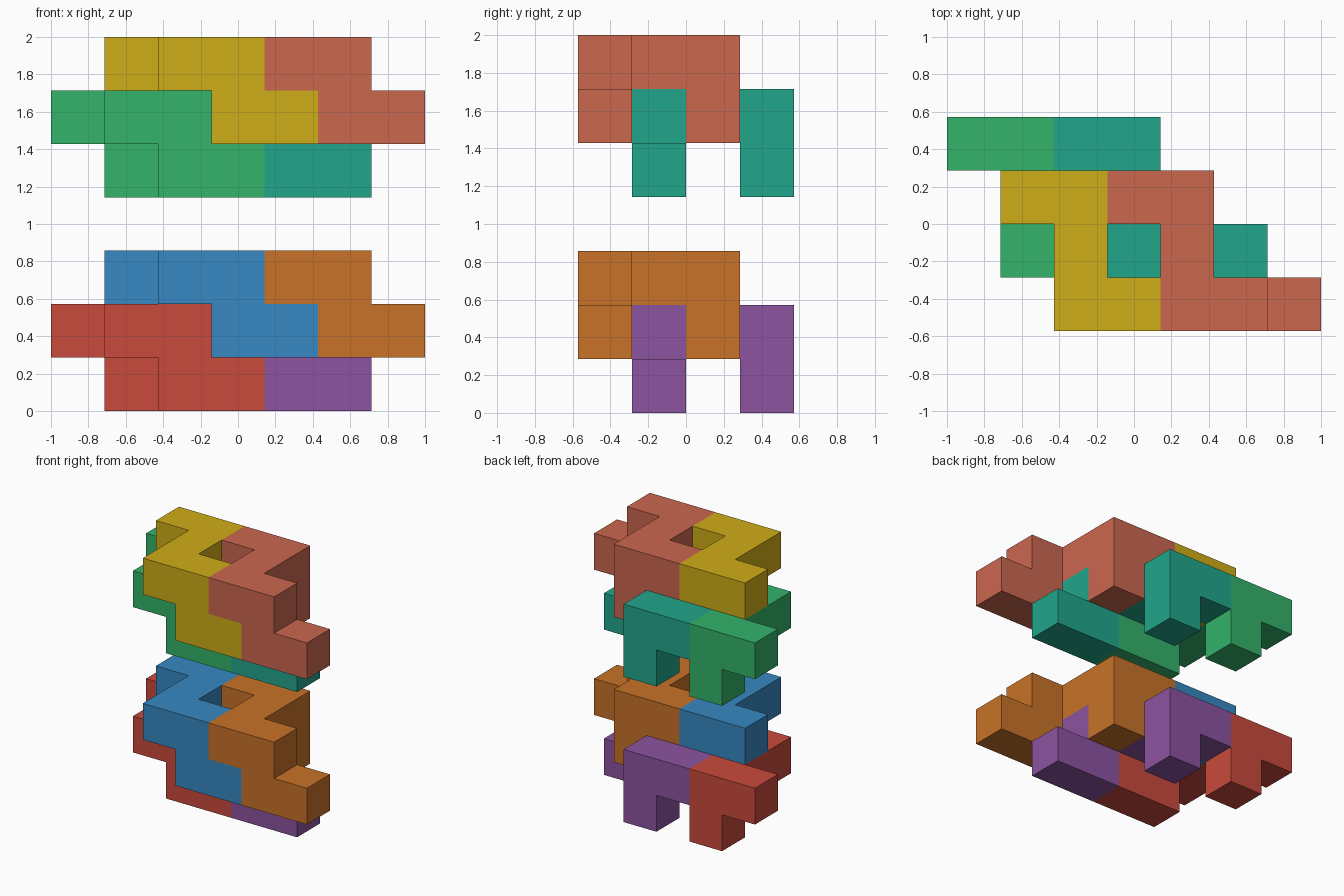
import bpy, bmesh
from mathutils import Vector

if "Cube" in bpy.data.objects:
    bpy.data.objects.remove(bpy.data.objects["Cube"])

U = 2 / 7                                   # size of one cube cell
ORIGIN = Vector((-3.5, -2, 0))              # grid corner, in cells

# The one puzzle-piece shape, as cells (x, y, z)
PIECE = [(0, 2, 1), (1, 2, 1), (1, 2, 0),             # rear arm and leg
         (1, 1, 1),                                   # bridge
         (1, 0, 1), (2, 0, 1), (2, 0, 0), (3, 0, 0)]  # front zigzag


def linear(hex_code):
    rgb = [int(hex_code[i:i + 2], 16) / 255 for i in (0, 2, 4)]
    return [c / 12.92 if c <= 0.04045 else ((c + 0.055) / 1.055) ** 2.4 for c in rgb] + [1]


def make_piece(name, offset, color):
    bm = bmesh.new()
    cells = set(PIECE)
    for cell in PIECE:
        for axis in range(3):
            for sign in (-1, 1):
                n = [0, 0, 0]
                n[axis] = sign
                if tuple(c + d for c, d in zip(cell, n)) in cells:
                    continue
                # outer side of this cell, wound to face outwards
                n = Vector(n)
                u = Vector((0, 0, 0))
                u[(axis + 1) % 3] = 0.5
                v = n.cross(u)
                mid = Vector(cell) + Vector((0.5, 0.5, 0.5)) + n / 2
                corners = [mid - u - v, mid + u - v, mid + u + v, mid - u + v]
                bm.faces.new([bm.verts.new((p + Vector(offset) + ORIGIN) * U) for p in corners])
    bmesh.ops.remove_doubles(bm, verts=bm.verts[:], dist=0.001)
    # merge coplanar cell sides into clean faces
    bmesh.ops.dissolve_limit(bm, angle_limit=0.01, verts=bm.verts[:], edges=bm.edges[:])
    mesh = bpy.data.meshes.new(name)
    bm.to_mesh(mesh)
    bm.free()
    mat = bpy.data.materials.new(name + "_paint")
    mat.diffuse_color = linear(color)
    mat.use_nodes = True
    mat.node_tree.nodes["Principled BSDF"].inputs["Base Color"].default_value = mat.diffuse_color
    mesh.materials.append(mat)
    bpy.context.collection.objects.link(bpy.data.objects.new(name, mesh))


# Two identical interlocking sets of four pieces, one above the other
SLOTS = [("rear_left", (0, 1, 0)), ("rear_right", (2, 1, 0)),
         ("front_left", (1, 0, 1)), ("front_right", (3, 0, 1))]
SETS = [("lower", 0, ["C94A3C", "8C54A0", "3788C2", "C87228"]),
        ("upper", 4, ["33B36A", "22A68B", "CFAD18", "CB674F"])]
for level, lift, colors in SETS:
    for (slot, (x, y, z)), color in zip(SLOTS, colors):
        make_piece(f"{level}_{slot}_piece", (x, y, z + lift), color)
